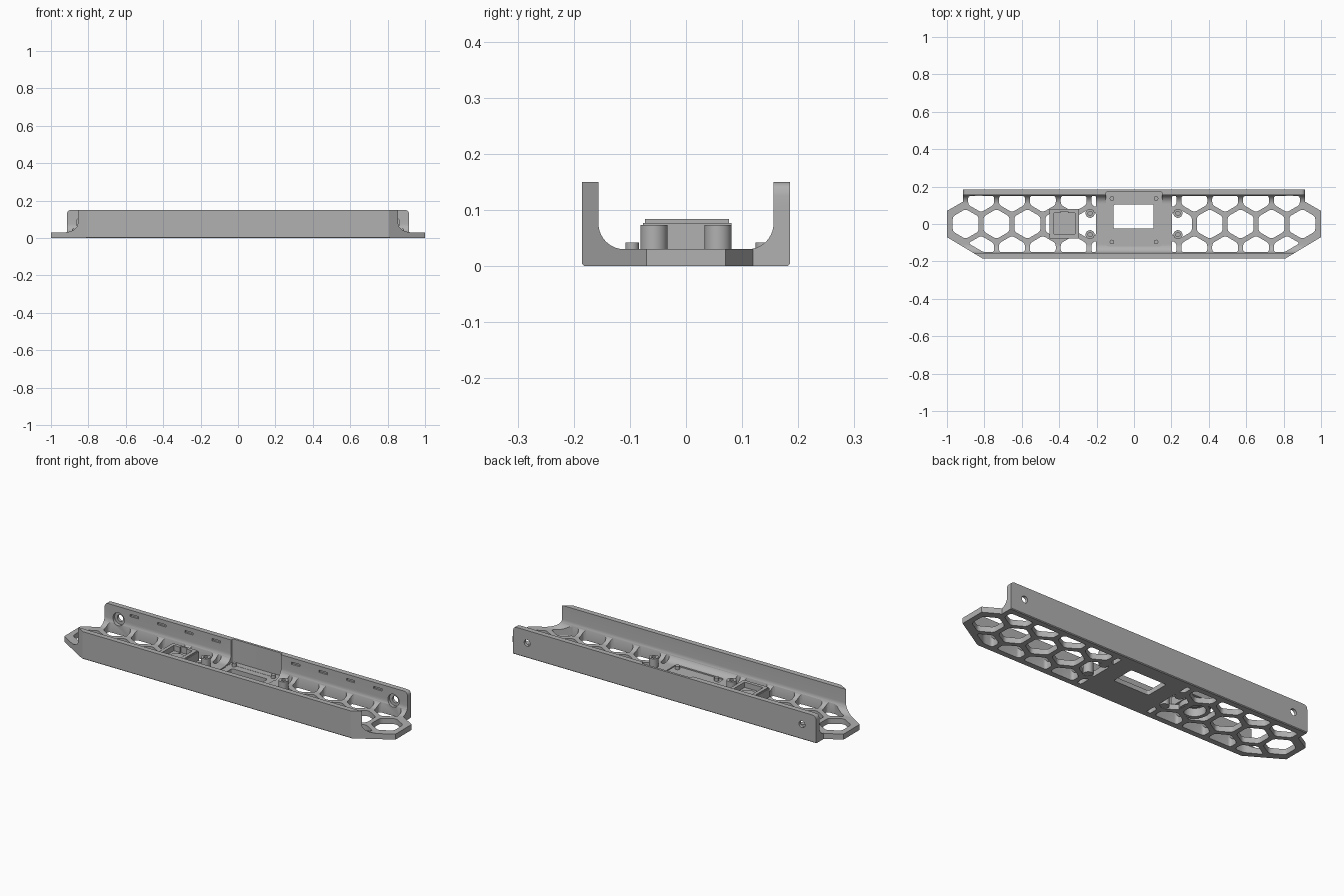
import bpy, bmesh, math
from mathutils import Vector

if "Cube" in bpy.data.objects:
    bpy.data.objects.remove(bpy.data.objects["Cube"])

grey = bpy.data.materials.new("plain grey")
grey.use_nodes = True
grey.diffuse_color = (0.44, 0.44, 0.44, 1)
grey.node_tree.nodes["Principled BSDF"].inputs["Base Color"].default_value = grey.diffuse_color


def prism(name, polys, lo, hi, axis="z"):
    """Extrude one or more 2D outlines along an axis."""
    place = {"x": lambda a, b, t: (t, a, b),
             "y": lambda a, b, t: (a, t, b),
             "z": lambda a, b, t: (a, b, t)}[axis]
    bm = bmesh.new()
    for poly in polys:
        low = [bm.verts.new(place(p[0], p[1], lo)) for p in poly]
        high = [bm.verts.new(place(p[0], p[1], hi)) for p in poly]
        bm.faces.new(low)
        bm.faces.new(high)
        for i in range(len(poly)):
            j = (i + 1) % len(poly)
            bm.faces.new((low[i], low[j], high[j], high[i]))
    bmesh.ops.recalc_face_normals(bm, faces=bm.faces[:])
    mesh = bpy.data.meshes.new(name)
    bm.to_mesh(mesh)
    bm.free()
    mesh.materials.append(grey)
    obj = bpy.data.objects.new(name, mesh)
    bpy.context.collection.objects.link(obj)
    return obj


def boolean(target, cutter, operation="DIFFERENCE"):
    mod = target.modifiers.new("cut", "BOOLEAN")
    mod.operation, mod.object, mod.solver = operation, cutter, "EXACT"
    bpy.context.view_layer.objects.active = target
    bpy.ops.object.modifier_apply(modifier=mod.name)
    bpy.data.objects.remove(cutter)


def rect(x0, y0, x1, y1):
    return [(x0, y0), (x1, y0), (x1, y1), (x0, y1)]


def circle(x, y, r, n=32):
    return [(x + r * math.cos(i * math.tau / n), y + r * math.sin(i * math.tau / n)) for i in range(n)]


def rounded(poly, r, steps=4):
    """Round every corner of an outline."""
    out, n = [], len(poly)
    for i in range(n):
        p = Vector(poly[i])
        a, b = Vector(poly[i - 1]) - p, Vector(poly[(i + 1) % n]) - p
        d = min(r, a.length * 0.45, b.length * 0.45)
        a, b = p + a.normalized() * d, p + b.normalized() * d
        for s in range(steps + 1):
            t = s / steps
            out.append(a * (1 - t) ** 2 + p * 2 * t * (1 - t) + b * t * t)
    return out


def clip(poly, normal, limit):
    """Keep the part of an outline where dot(normal, p) <= limit."""
    n, out = Vector(normal), []
    for i, p in enumerate(poly):
        p, q = Vector(p), Vector(poly[(i + 1) % len(poly)])
        dp, dq = n.dot(p) - limit, n.dot(q) - limit
        if dp <= 0:
            out.append(p)
        if dp * dq < 0:
            out.append(p.lerp(q, dp / (dp - dq)))
    return out


# Channel: floor and two walls with filleted inner corners
WALL, FLOOR, TOP, R = 0.156, 0.03, 0.15, 0.046
arc = [(WALL - R + R * math.sin(a), FLOOR + R - R * math.cos(a))
       for a in (i * math.pi / 20 for i in range(11))]
half = [(0.181, 0), (0.185, 0.004), (0.185, TOP), (WALL, TOP)] + arc[::-1]
section = half + [(-y, z) for y, z in reversed(half)]
tray = prism("channel_tray", [section], -1.1, 1.1, "x")

# Trim to the tapered plan and the rounded wall ends
side = [(0.8, -0.19), (1, -0.07), (1, 0.07), (0.915, 0.119), (0.915, 0.19)]
plan = side + [(-x, y) for x, y in reversed(side)]
boolean(tray, prism("plan_trim", [plan], -0.1, 0.3), "INTERSECT")
ends = rounded([(0.915, 0.034), (0.915, TOP + 0.0005), (-0.915, TOP + 0.0005), (-0.915, 0.034)], 0.025)
ends = [p for p in ends if p.y > 0.06]
ends = [(1.1, -0.1), (1.1, 0.034), (0.915, 0.034)] + ends + [(-0.915, 0.034), (-1.1, 0.034), (-1.1, -0.1)]
boolean(tray, prism("end_trim", [ends], -0.3, 0.3, "y"), "INTERSECT")

# Honeycomb openings, clipped to the rim and the solid middle plate
PITCH = 0.165
slope = Vector((0.115, -0.2)).normalized()
slope_limit = slope.dot(Vector((1, -0.07))) - 0.028
holes = []
for row in (-1, 0, 1):
    for i in range(6):
        cx = 0.9 - PITCH * i + (PITCH / 2 if row else 0) - (PITCH if row else 0)
        cy = row * PITCH * 0.866
        if cx < 0.14:
            continue
        cell = [(cx + 0.08 * math.sin(k * math.pi / 3), cy + 0.08 * math.cos(k * math.pi / 3)) for k in range(6)]
        for normal, limit in (((-1, 0), -0.202), ((0, 1), 0.151), ((0, -1), 0.151), (slope, slope_limit)):
            cell = clip(cell, normal, limit)
        if len(cell) > 2:
            cell = rounded(cell, 0.016)
            holes += [cell, [(-p.x, p.y) for p in cell]]
boolean(tray, prism("honeycomb_cutter", holes, -0.1, 0.14))

# Display seat: wall recess, shallow floor recess and window
boolean(tray, prism("wall_recess", [rounded(rect(-0.15, 0.1, 0.15, 0.172), 0.008)], 0.0255, 0.2))
boolean(tray, prism("floor_recess", [rounded(rect(-0.145, -0.12, 0.145, 0.14), 0.012)], 0.0245, 0.1))
boolean(tray, prism("window_cutter", [rounded(rect(-0.11, -0.025, 0.105, 0.105), 0.012)], -0.1, 0.1))

# Screw holes with counterbores, and small slots inside the back wall
screws = (-0.83, 0.83)
boolean(tray, prism("screw_cutter", [circle(x, 0.082, 0.018) for x in screws], 0.1, 0.3, "y"))
boolean(tray, prism("counterbore", [circle(x, 0.082, 0.034) for x in screws], 0.1, 0.17, "y"))
slots = [rect(s * x - 0.025, 0.115, s * x + 0.025, 0.127)
         for s in (-1, 1) for x in (0.24, 0.405, 0.57, 0.735)]
boolean(tray, prism("slot_cutter", slots, 0.14, 0.166, "y"))
parts = [tray]

# Mounting bosses with screw bores
spots = [(sx * 0.235, sy * 0.057) for sx in (-1, 1) for sy in (-1, 1)]
bosses = prism("mounting_bosses", [circle(x, y, 0.024) for x, y in spots], 0.001, 0.073)
boolean(bosses, prism("boss_bore", [circle(x, y, 0.011) for x, y in spots], 0.03, 0.1))
parts.append(bosses)

# Locating pins around the window
pins = [(sx * 0.118, y) for sx in (-1, 1) for y in (-0.096, 0.136)]
parts.append(prism("locating_pins", [circle(x, y, 0.012, 20) for x, y in pins], 0.02, 0.042))

# Square housing with stepped rim, sunken floor and round pad
CX, CY = -0.372, 0.002


def square(r):
    return rect(CX - r, CY - r, CX + r, CY + r)


housing = prism("square_housing", [square(0.079)], 0.028, 0.077)
boolean(housing, prism("rim_step", [square(0.075)], 0.07, 0.084), "UNION")
boolean(housing, prism("housing_pocket", [square(0.056)], 0.055, 0.1))
boolean(housing, prism("housing_notch", [rect(CX - 0.02, CY + 0.04, CX + 0.02, CY + 0.066)], 0.05, 0.1))
boolean(housing, prism("underside_bore", [circle(CX, CY, 0.055)], 0, 0.045))
parts.append(housing)
parts.append(prism("round_pad", [circle(CX, CY, 0.038)], 0.04, 0.06))

# Ring under the housing
ring = prism("housing_ring", [circle(CX, CY, 0.075, 40)], 0.001, 0.03)
boolean(ring, prism("ring_bore", [circle(CX, CY, 0.055, 40)], -0.1, 0.1))
parts.append(ring)

# Smooth the curves and keep hard edges
for obj in bpy.context.view_layer.objects:
    obj.select_set(obj in parts)
bpy.context.view_layer.objects.active = tray
bpy.ops.object.shade_smooth_by_angle(angle=math.radians(30))
